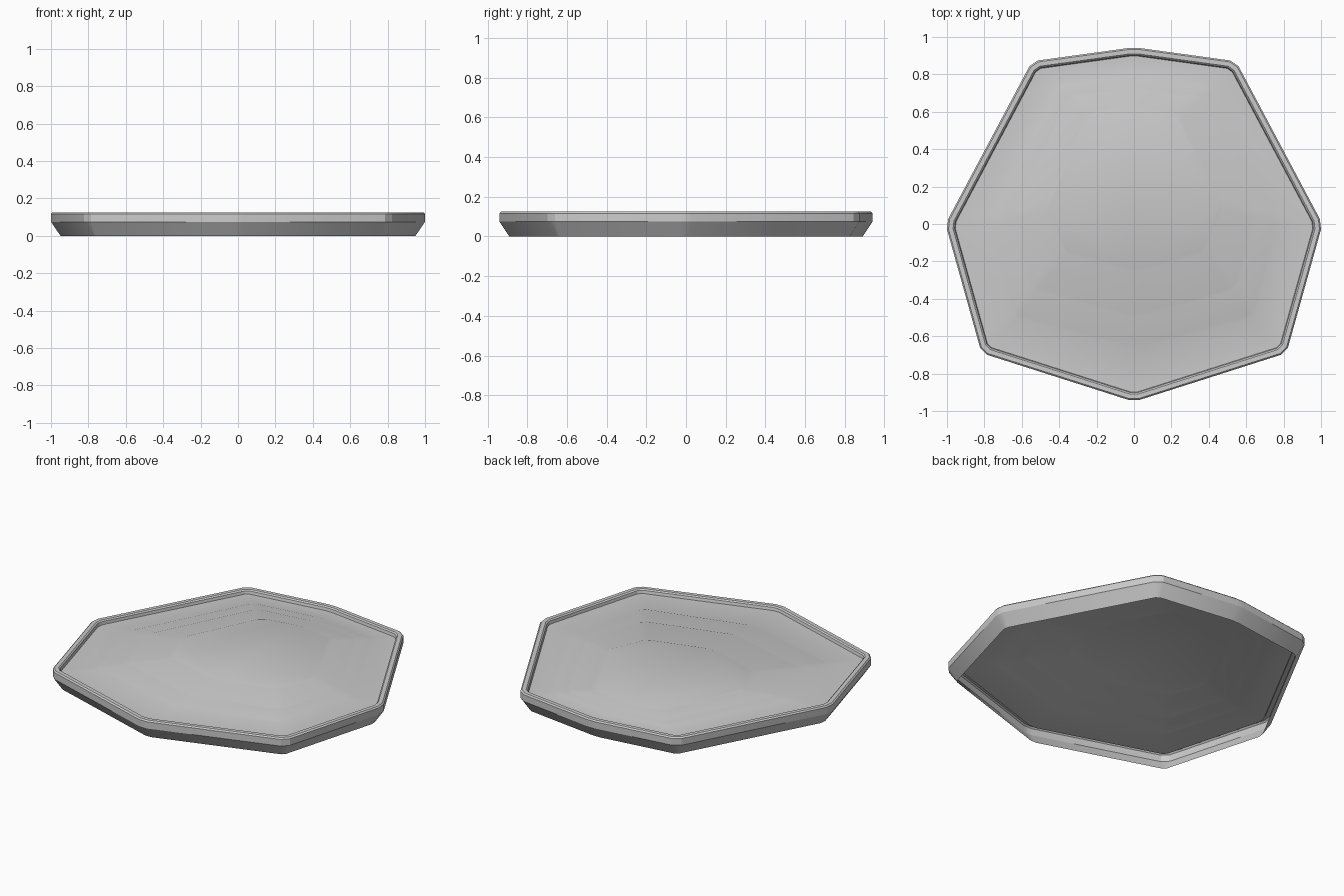
import bpy, bmesh
from mathutils import Vector

if "Cube" in bpy.data.objects:
    bpy.data.objects.remove(bpy.data.objects["Cube"])

CORNER_CUT = 0.03

# Right-hand corners of each octagon, back to front (mirrored in x)
OUTLINE = [(0, .945), (.545, .87), (1.008, 0), (.815, -.69), (0, -.95)]
STEP_A = [(0, .805), (.42, .75), (.785, .03), (.65, -.495), (0, -.67)]
STEP_B = [(0, .735), (.35, .69), (.665, .055), (.55, -.35), (0, -.505)]
STEP_C = [(0, .635), (.25, .595), (.485, .10), (.385, -.15), (0, -.26)]


def octagon(half):
    """Mirror a half profile and trim every corner."""
    pts = [Vector(p) for p in half] + [Vector((-x, y)) for x, y in half[-2:0:-1]]
    n = len(pts)
    loop = []
    for i, p in enumerate(pts):
        for q in (pts[i - 1], pts[(i + 1) % n]):
            loop.append(p + (q - p).normalized() * CORNER_CUT)
    return loop


def inset(loop, d):
    """Move every edge of the loop inwards by d."""
    n = len(loop)
    out = []
    for i, p in enumerate(loop):
        a = (p - loop[i - 1]).normalized()
        b = (loop[(i + 1) % n] - p).normalized()
        na, nb = Vector((a.y, -a.x)), Vector((b.y, -b.x))
        out.append(p + (na + nb) * d / (1 + na.dot(nb)))
    return out


outline = octagon(OUTLINE)
a, b, c = octagon(STEP_A), octagon(STEP_B), octagon(STEP_C)

# Flared skirt, rounded rim, then three shallow terraces (one open-backed sheet)
sections = [
    (inset(outline, .05), 0), (outline, .075), (outline, .117),
    (inset(outline, .008), .125), (inset(outline, .032), .125),
    (inset(outline, .04), .118), (inset(outline, .044), .100),
    (a, .100), (inset(a, .016), .105),
    (b, .105), (inset(b, .016), .110),
    (c, .110), (inset(c, .016), .115),
]

bm = bmesh.new()
rings = [[bm.verts.new((p.x, p.y, z)) for p in loop] for loop, z in sections]
for lo, hi in zip(rings, rings[1:]):
    n = len(lo)
    for i in range(n):
        j = (i + 1) % n
        bm.faces.new((lo[j], lo[i], hi[i], hi[j]))
bm.faces.new(rings[-1][::-1])

mesh = bpy.data.meshes.new("stepped_plate")
bm.to_mesh(mesh)
bm.free()
plate = bpy.data.objects.new("stepped_plate", mesh)
bpy.context.collection.objects.link(plate)

bpy.context.view_layer.objects.active = plate
plate.select_set(True)
bpy.ops.object.shade_smooth_by_angle(angle=0.45)
